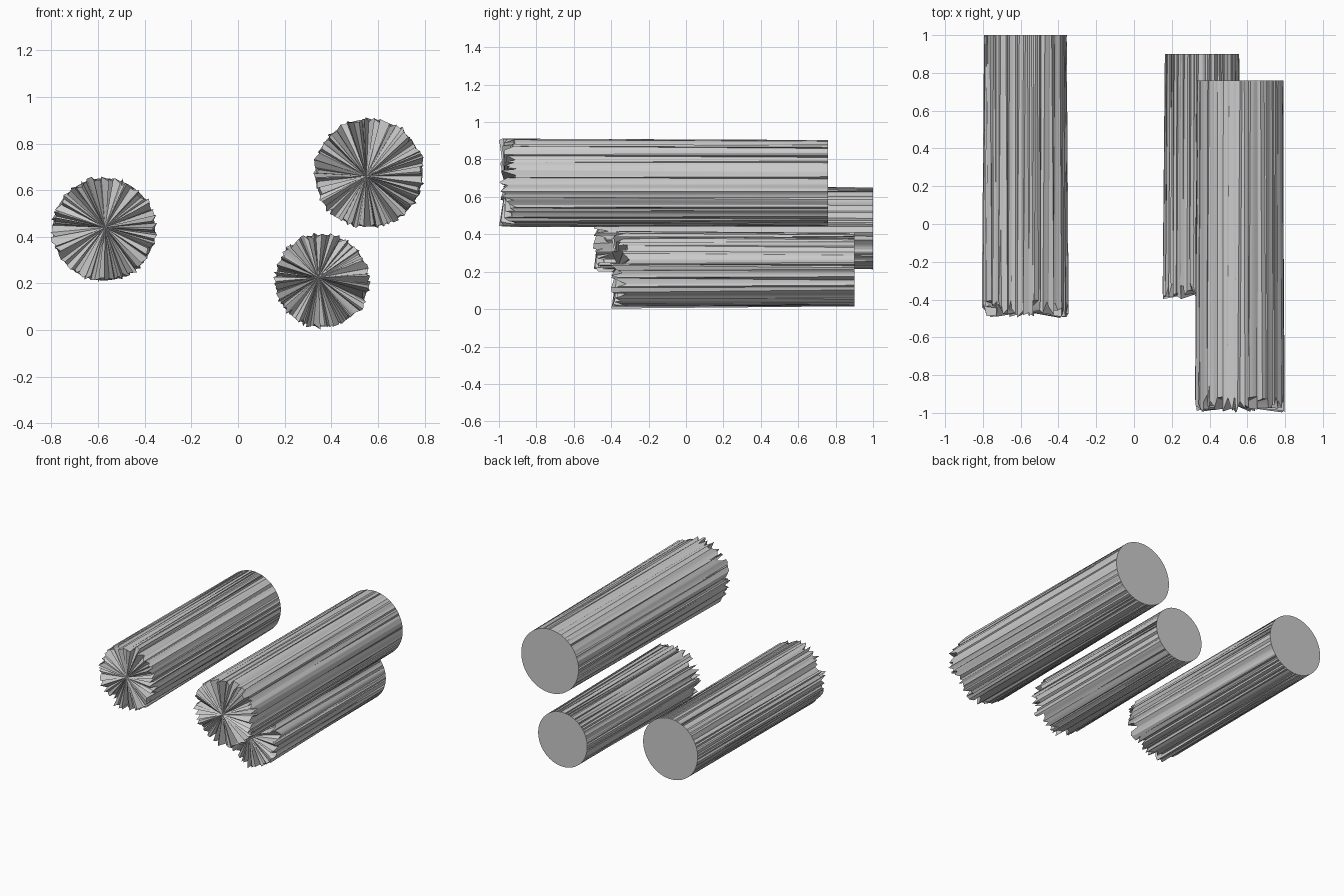
import bpy, bmesh, math, random

if "Cube" in bpy.data.objects:
    bpy.data.objects.remove(bpy.data.objects["Cube"])

random.seed(4)
SEG = 128


def frayed_log(name, x, z, r, y_front, y_back, centre):
    """Round log: clean cut at the back, splintered break at the front."""
    bm = bmesh.new()
    back, front = [], []
    for i in range(SEG):
        a = 2 * math.pi * i / SEG
        px, pz = x + r * math.cos(a), z + r * math.sin(a)
        back.append(bm.verts.new((px, y_back, pz)))
        # splintered rim: every point is shifted at random
        front.append(bm.verts.new((px + random.uniform(-0.013, 0.013),
                                   y_front + random.uniform(0, 0.1),
                                   pz + random.uniform(-0.013, 0.013))))
    tip = bm.verts.new((centre[0], y_front + 0.035, centre[1]))
    # side walls and broken face
    for i in range(SEG):
        j = (i + 1) % SEG
        bm.faces.new((back[i], back[j], front[j], front[i]))
        bm.faces.new((front[i], front[j], tip))
    # clean back cut
    bm.faces.new(back[::-1])
    bmesh.ops.recalc_face_normals(bm, faces=bm.faces)
    mesh = bpy.data.meshes.new(name)
    bm.to_mesh(mesh)
    bm.free()
    obj = bpy.data.objects.new(name, mesh)
    bpy.context.collection.objects.link(obj)
    bpy.context.view_layer.objects.active = obj
    obj.select_set(True)
    bpy.ops.object.shade_smooth_by_angle(angle=math.radians(30))
    obj.select_set(False)


# three floating logs
frayed_log("left_log", -0.575, 0.432, 0.219, -0.50, 1.00, (-0.57, 0.44))
frayed_log("lower_log", 0.36, 0.212, 0.197, -0.40, 0.90, (0.345, 0.225))
frayed_log("upper_log", 0.561, 0.674, 0.23, -1.00, 0.76, (0.55, 0.66))
